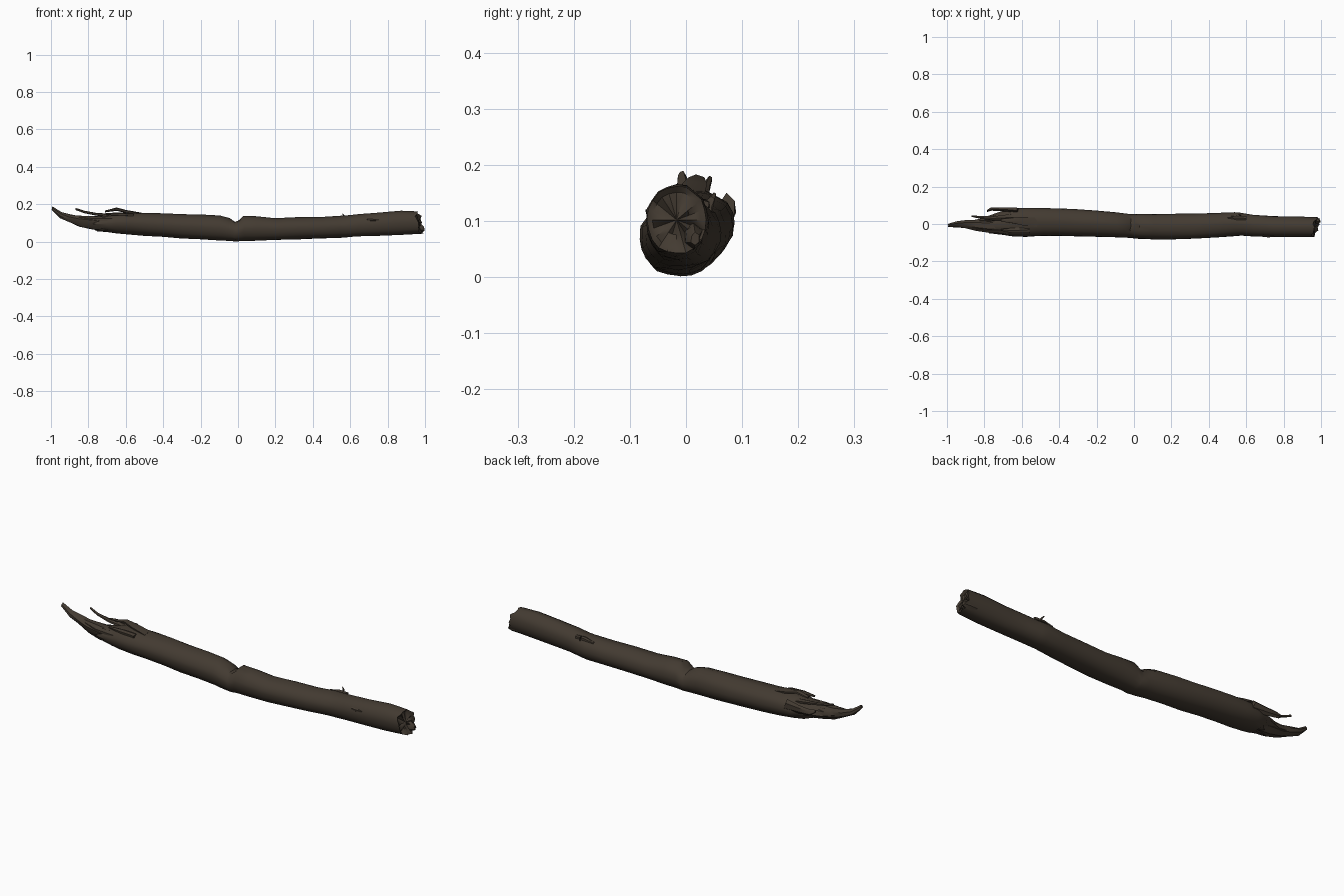
import bpy, bmesh, math, random
from mathutils import Vector

random.seed(7)
if "Cube" in bpy.data.objects:
    bpy.data.objects.remove(bpy.data.objects["Cube"])


def material(name, color):
    mat = bpy.data.materials.new(name)
    mat.use_nodes = True
    mat.diffuse_color = color
    bsdf = mat.node_tree.nodes["Principled BSDF"]
    bsdf.inputs["Base Color"].default_value = color
    bsdf.inputs["Roughness"].default_value = 0.9
    return mat


bark = material("dark brown bark", (0.056, 0.043, 0.031, 1))


def finish(name, bm, angle):
    bmesh.ops.recalc_face_normals(bm, faces=bm.faces)
    mesh = bpy.data.meshes.new(name)
    bm.to_mesh(mesh)
    bm.free()
    mesh.materials.append(bark)
    obj = bpy.data.objects.new(name, mesh)
    bpy.context.collection.objects.link(obj)
    bpy.ops.object.select_all(action="DESELECT")
    obj.select_set(True)
    bpy.context.view_layer.objects.active = obj
    bpy.ops.object.shade_smooth_by_angle(angle=math.radians(angle))
    return obj


def skin(bm, rings):
    """Join successive rings of vertices with quads."""
    for a, b in zip(rings, rings[1:]):
        n = len(a)
        for i in range(n):
            j = (i + 1) % n
            bm.faces.new((a[i], a[j], b[j], b[i]))


# Trunk outline: x, then lowest and highest y, then lowest and highest z
stations = [
    (-.76, -.05, .035, .057, .13),
    (-.7, -.06, .07, .05, .14),
    (-.65, -.068, .085, .043, .155),
    (-.58, -.07, .088, .037, .158),
    (-.5, -.066, .087, .031, .155),
    (-.4, -.066, .085, .025, .152),
    (-.3, -.068, .079, .017, .147),
    (-.2, -.07, .073, .011, .145),
    (-.1, -.073, .064, .006, .14),
    (-.05, -.076, .058, .003, .126),
    (-.015, -.075, .054, .001, .107),
    (.0, -.078, .053, .001, .113),
    (.03, -.081, .055, .003, .138),
    (.1, -.084, .055, .004, .136),
    (.2, -.085, .055, .008, .126),
    (.32, -.081, .056, .012, .131),
    (.44, -.074, .06, .016, .132),
    (.54, -.066, .064, .02, .138),
    (.575, -.064, .06, .022, .139),
    (.64, -.068, .05, .027, .147),
    (.75, -.072, .043, .031, .155),
    (.87, -.073, .04, .035, .166),
    (.97, -.071, .037, .041, .163),
]
SIDES = 20
bm = bmesh.new()
rings = []
flutes = [random.uniform(-.03, .03) for _ in range(SIDES)]
for k, (x, y0, y1, z0, z1) in enumerate(stations):
    ring = []
    for i in range(SIDES):
        a = math.tau * i / SIDES
        c, s = math.cos(a), math.sin(a)
        r = 1 + flutes[i] + random.uniform(-.015, .015)
        px = x
        if k == 0:                      # torn end
            px += random.uniform(-.05, .05) - .03 * s
        elif k == len(stations) - 1:    # slanted, ragged break
            px += .012 * c - .012 * s + random.uniform(-.009, .009)
        else:
            px += random.uniform(-.006, .006)
        ring.append(bm.verts.new((px, (y0 + y1) / 2 + c * r * (y1 - y0) / 2,
                                  (z0 + z1) / 2 + s * r * (z1 - z0) / 2)))
    rings.append(ring)
skin(bm, rings)


def broken_cap(ring, depth, rough):
    """Close an end with uneven rings stepping inwards."""
    centre = sum((v.co for v in ring), Vector()) / len(ring)
    layers = [ring]
    for step, size in enumerate((.82, .45)):
        layer = []
        for v in ring:
            p = centre + (v.co - centre) * size
            p.x += depth * (step + 1) + random.uniform(-rough, rough)
            layer.append(bm.verts.new(p))
        layers.append(layer)
    skin(bm, layers)
    tip = bm.verts.new(centre + Vector((depth, 0, 0)))
    last = layers[-1]
    for i in range(SIDES):
        bm.faces.new((last[i], last[(i + 1) % SIDES], tip))


broken_cap(rings[0], .02, .015)
broken_cap(rings[-1], -.006, .008)
finish("log_trunk", bm, 42)


def splinter(name, path, sides=6):
    """Tapering shard; path holds x, y, z, half width in y, half height."""
    bm = bmesh.new()
    rings = []
    for x, y, z, w, h in path:
        ring = []
        for i in range(sides):
            a = math.tau * (i + .5) / sides
            r = random.uniform(.85, 1.12)
            ring.append(bm.verts.new((x + random.uniform(-.3, .3) * h,
                                      y + math.cos(a) * w * r,
                                      z + math.sin(a) * h * r)))
        rings.append(ring)
    skin(bm, rings)
    bm.faces.new(rings[0])
    bm.faces.new(rings[-1])
    finish(name, bm, 35)


# Long rising point of the torn end
splinter("end_point", [
    (-.68, -.005, .09, .05, .038),
    (-.77, -.01, .1, .042, .036),
    (-.84, -.005, .108, .032, .032),
    (-.9, 0, .124, .022, .024),
    (-.95, -.002, .143, .017, .019),
    (-.994, -.008, .177, .008, .012)], 8)
# Smaller shards around the tear
splinter("side_shard", [
    (-.7, .015, .1, .025, .03), (-.8, .02, .105, .016, .022),
    (-.88, .012, .118, .005, .01)])
splinter("front_shard", [
    (-.68, -.035, .11, .02, .025), (-.78, -.035, .115, .012, .018),
    (-.85, -.025, .13, .004, .006)])
splinter("lifted_splinter", [
    (-.66, .035, .137, .02, .012), (-.75, .03, .146, .012, .008),
    (-.82, .035, .158, .009, .007), (-.868, .042, .174, .005, .006)])
splinter("back_bark_hook", [
    (-.62, .072, .12, .016, .028), (-.7, .078, .12, .012, .022),
    (-.76, .08, .122, .01, .014), (-.785, .07, .128, .006, .008)])
splinter("top_bark_flake", [
    (-.52, .01, .148, .03, .008), (-.6, .015, .162, .024, .009),
    (-.65, .018, .174, .018, .008), (-.71, .02, .162, .009, .005)])
splinter("front_bark_flake", [
    (-.56, -.03, .142, .02, .01), (-.64, -.035, .146, .016, .01),
    (-.71, -.032, .148, .006, .004)])

# Twig stub, bark scales and a chip on the broken end
splinter("twig_stub", [
    (.57, .035, .118, .012, .012), (.568, .045, .136, .007, .007),
    (.56, .05, .147, .004, .004)])
splinter("bark_scale_back", [
    (.6, .03, .128, .012, .01), (.55, .033, .13, .012, .01),
    (.5, .034, .122, .006, .005)])
splinter("bark_scale_front", [
    (.69, -.062, .115, .006, .009), (.72, -.066, .116, .007, .008),
    (.75, -.064, .114, .004, .005)])
splinter("end_chip", [
    (.93, .012, .075, .02, .028), (.975, .014, .072, .018, .022),
    (.994, .016, .068, .008, .012)])
